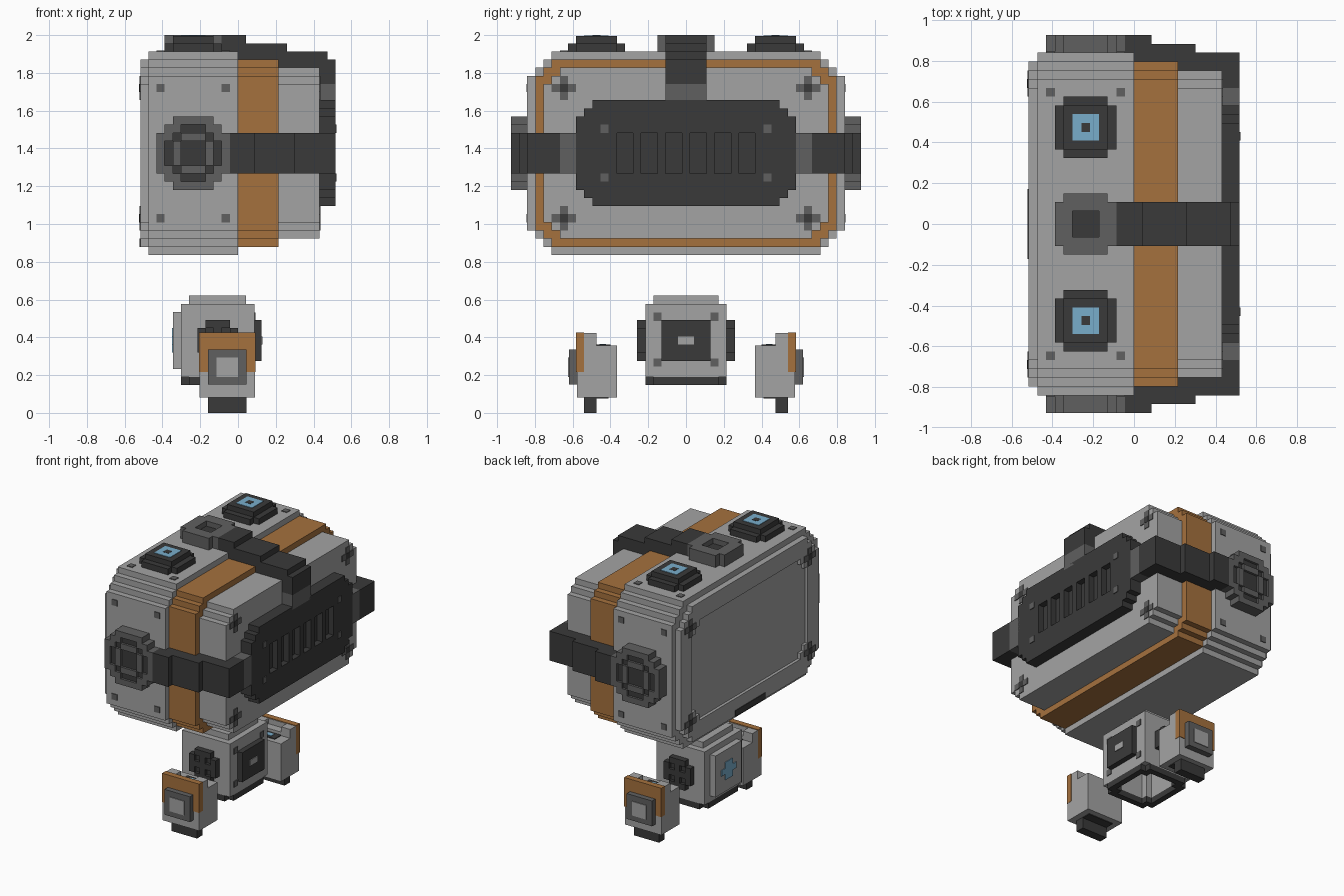
import bpy, bmesh

if "Cube" in bpy.data.objects:
    bpy.data.objects.remove(bpy.data.objects["Cube"])

U = 0.0431               # size of one block
Z0 = 2 - 27 * U          # height of the main case underside
FLOOR = -Z0 / U
P = 0.12                 # painted plate thickness, in blocks


def material(name, rgb):
    m = bpy.data.materials.new(name)
    m.diffuse_color = (*rgb, 1)
    m.use_nodes = True
    m.node_tree.nodes["Principled BSDF"].inputs["Base Color"].default_value = m.diffuse_color
    return m


GREY = material("light grey", (0.37, 0.37, 0.37))
MID = material("mid grey", (0.117, 0.117, 0.117))
DARK = material("dark grey", (0.042, 0.042, 0.042))
ORANGE = material("orange", (0.376, 0.165, 0.048))
BLUE = material("blue", (0.19, 0.42, 0.60))


def outline(a0, a1, b0, b1, n):
    """Rectangle whose corners are cut into n block steps."""
    q = []
    for i in range(n):
        q += [(i, n - i), (i + 1, n - i)]
    q.append((n, 0))
    r = q[::-1]
    return ([(a1 - a, b1 - b) for a, b in q] + [(a0 + a, b1 - b) for a, b in r] +
            [(a0 + a, b0 + b) for a, b in q] + [(a1 - a, b0 + b) for a, b in r])


def block(name, x, y, z, mat, axis=0, steps=0):
    """Prism along an axis filling the given block ranges."""
    rng = [sorted(x), sorted(y), sorted(z)]
    pa, pb = [k for k in range(3) if k != axis]
    bm = bmesh.new()
    verts = []
    for a, b in outline(*rng[pa], *rng[pb], steps):
        co = [0, 0, 0]
        co[axis], co[pa], co[pb] = rng[axis][0], a, b
        verts.append(bm.verts.new((co[0] * U, co[1] * U, Z0 + co[2] * U)))
    face = bm.faces.new(verts)
    ext = bmesh.ops.extrude_face_region(bm, geom=[face])
    move = [0, 0, 0]
    move[axis] = (rng[axis][1] - rng[axis][0]) * U
    bmesh.ops.translate(bm, vec=move,
                        verts=[v for v in ext["geom"] if isinstance(v, bmesh.types.BMVert)])
    bmesh.ops.recalc_face_normals(bm, faces=bm.faces)
    me = bpy.data.meshes.new(name)
    bm.to_mesh(me)
    bm.free()
    me.materials.append(mat)
    ob = bpy.data.objects.new(name, me)
    bpy.context.collection.objects.link(ob)
    return ob


def cut(ob, x, y, z, axis=0, steps=0):
    """Carve a stepped recess out of a part."""
    tool = block("cutter", x, y, z, ob.data.materials[0], axis, steps)
    tool.hide_render = True
    mod = ob.modifiers.new("recess", "BOOLEAN")
    mod.operation, mod.solver, mod.object = "DIFFERENCE", "EXACT", tool
    bpy.context.view_layer.objects.active = ob
    bpy.ops.object.modifier_apply(modifier=mod.name)
    bpy.data.objects.remove(tool)


def cross(name, x, y, z):
    """Plus-shaped bolt on a side face, with a dark middle."""
    block(name, x, (y - 1.5, y + 1.5), (z - 1.5, z + 1.5), MID, 0, 1)
    grow = [x[0] - 0.04, x[1] + 0.04]
    block(name + "_middle", grow, (y - .5, y + .5), (z - .5, z + .5), DARK)


# Main case: lid shell, end slab, orange band and inner shell
block("case_shell", (-11, 0), (-19.5, 19.5), (0, 25), GREY, 0, 3)
slab = block("case_end", (-12, -10.9), (-18.5, 18.5), (1, 24), GREY, 0, 3)
cut(slab, (-13, -11.5), (-15.5, 15.5), (4, 21), 0, 2)
block("end_slot", (-12 - P, -12), (-4, 4), (1, 2), DARK)
block("orange_band", (-1, 5), (-18.5, 18.5), (1, 24), ORANGE, 0, 2)
block("inner_shell", (4, 10), (-17.5, 17.5), (2, 23), GREY, 0, 2)

# Dark vented panel with six slots
panel = block("vent_panel", (9.5, 12), (-13.5, 13.5), (6, 19), DARK, 0, 2)
for i in range(6):
    y = -8.5 + 3 * i
    cut(panel, (11, 13), (y, y + 2), (10, 15))

# Bolts
for s in (1, -1):
    for z in (9.5, 15.5):
        block("panel_bolt", (12, 12 + P), (s * 9.5, s * 10.5), (z - .5, z + .5), MID)
    for z in (4.5, 20.5):
        cross("right_bolt", (10, 10 + P), s * 15, z)
        cross("left_bolt", (-12 - P, -12), s * 16, z)
        for x in (-9.5, -1.5):
            block("side_bolt", (x - .5, x + .5), (s * 19.5, s * (19.5 + P)),
                  (z - .5, z + .5), MID)
    for x in (-9.5, -1.5):
        block("top_bolt", (x - .5, x + .5), (s * 14.5, s * 15.5), (25, 25 + P), MID)

# Top strap and buckle
for x, z in (((-2, 1), (24, 27)), ((1, 6), (23, 26)), ((6, 11), (21, 25)), ((10, 12), (21, 24))):
    block("top_strap", x, (-2.5, 2.5), z, DARK)
block("top_strap_end", (9.5, 12), (-2.5, 2.5), (18.5, 21), MID)
buckle = block("top_buckle", (-9, -2), (-3.5, 3.5), (24.5, 27), MID, 2, 1)
cut(buckle, (-7, -4), (-1.5, 1.5), (26, 28), 2)
block("buckle_middle", (-7, -4), (-1.5, 1.5), (26, 26 + P), DARK)

for s in (1, -1):
    # Side straps stepping over the case
    for x, y in (((-1, 2), (18, 21.5)), ((2, 7), (17, 20.5)), ((7, 12), (15.5, 19.5))):
        block("side_strap", x, (s * y[0], s * y[1]), (10, 15), DARK)
    block("side_strap_end", (9.5, 12), (s * 13, s * 15.5), (10, 15), MID)
    # Round side clip with ring and sunken middle
    clip = block("side_clip", (-10, -1), (s * 19, s * 21.5), (8, 17), MID, 1, 2)
    cut(clip, (-9, -2), (s * 21, s * 23), (9, 16), 1, 2)
    block("clip_dish", (-9, -2), (s * 20.8, s * (21 + P)), (9, 16), DARK, 1, 2)
    ring = block("clip_ring", (-8, -3), (s * 20.8, s * 21.5), (10, 15), MID, 1, 1)
    cut(ring, (-7, -4), (s * 20, s * 23), (11, 14), 1)
    # Top lamps
    block("lamp_base", (-9, -2), (s * 7.5, s * 14.5), (24.5, 26), DARK, 2, 1)
    block("lamp_top", (-8, -3), (s * 8.5, s * 13.5), (26, 27 - P), DARK, 2, 0)
    block("lamp_glass", (-7, -4), (s * 9.5, s * 12.5), (26.5, 27 - .04), BLUE, 2)
    block("lamp_middle", (-6, -5), (s * 10.5, s * 11.5), (26.5, 27), DARK, 2)

# Small hollow torso under the case
torso = block("torso", (-7, 2), (-5, 5), (-15, -6), GREY)
cut(torso, (-6, 1), (-4, 4), (-17, -9), 2, 1)
rim = block("torso_rim", (-7, 2), (-5, 5), (-16, -15), DARK, 2, 1)
cut(rim, (-6, 1), (-4, 4), (-17, -14), 2, 1)
block("torso_cap", (-6, 1), (-4, 4), (-6.5, -5), GREY)
block("torso_panel", (1.5, 2.9), (-3, 3), (-13, -8), DARK)
block("torso_panel_light", (2.9, 2.9 + P), (-1, 1), (-11, -10), GREY)
block("window_frame", (-8, -6.5), (-3.5, 3.5), (-14, -7), GREY, 0, 0)
block("window", (-8 - P, -8), (-2, 2), (-12, -9), BLUE, 0, 1)

for s in (1, -1):
    for z in (-13.2, -7.6):
        block("torso_bolt", (2, 2 + P), (s * 3, s * 4), (z - .5, z + .5), MID)
    # Shoulder joint
    joint = block("shoulder_joint", (-5, 0), (s * 4.5, s * 6), (-13, -8), DARK, 1, 1)
    for x in (-4, -2):
        for z in (-12, -10):
            cut(joint, (x, x + 1), (s * 5.5, s * 7), (z, z + 1), 1)
    # Detached arm with orange guard, pad and foot
    arm = block("arm", (-4.75, 2.1), (s * 11, s * 13.4), (-17.5, -9.6), GREY)
    cut(arm, (-3, 0.4), (s * 10, s * 12.4), (-10.5, -9), 1)
    block("arm_inner", (-4.75, 2.1), (s * 8.5, s * 11), (-17.5, -11.1), GREY)
    block("arm_socket", (-3, 0.4), (s * 9.3, s * 11), (-11.1, -11.1 + P), DARK)
    block("arm_light", (-2, -0.6), (s * 9.8, s * 10.6), (-11.1, -11.1 + 1.5 * P), BLUE)
    block("arm_guard", (-4.8, 2.15), (s * 12.5, s * 13.5), (-14.4, -9.5), ORANGE)
    pad = block("arm_pad", (-3.7, 1.05), (s * 13, s * 14.4), (-15.9, -11.6), MID)
    block("arm_pad_middle", (-2.65, 0), (s * 14.4, s * (14.4 + P)), (-15.0, -12.6), GREY)
    block("arm_underside", (-3.7, 1.05), (s * 9.5, s * 12.5), (-17.5 - P, -17.5), DARK)
    block("foot", (-3.7, 1.05), (s * 11, s * 12.5), (FLOOR, -17.5), DARK)
